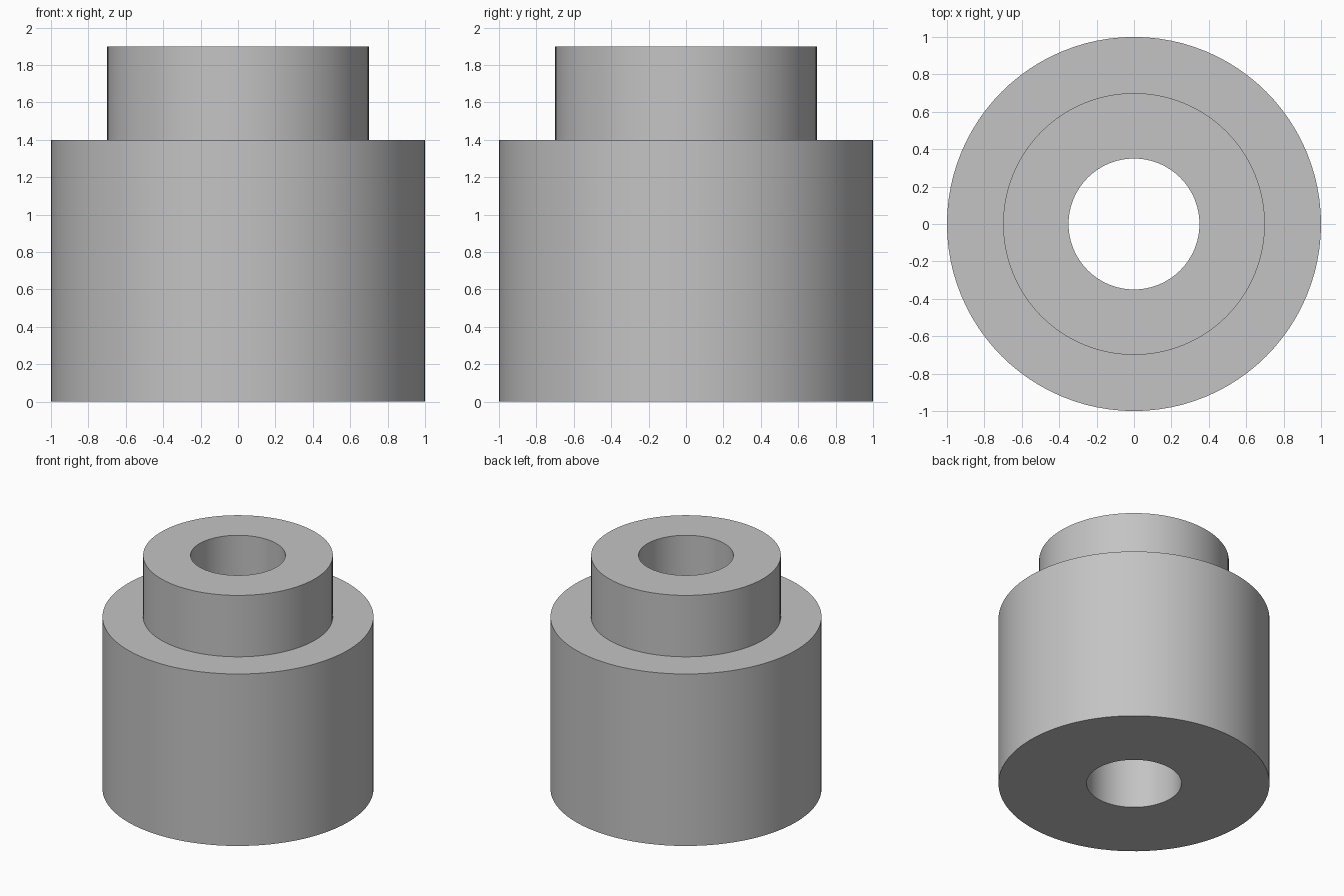
import bpy, bmesh
from math import radians, tau
from mathutils import Matrix

cube = bpy.data.objects.get("Cube")
if cube:
    bpy.data.objects.remove(cube, do_unlink=True)

SEGMENTS = 96
BORE, NECK, BODY = 0.35, 0.70, 1.00
SHOULDER_Z, TOP_Z = 1.40, 1.90

# Plain grey finish
grey = bpy.data.materials.new("plain_grey")
grey.use_nodes = True
colour = (0.55, 0.55, 0.55, 1.0)
grey.diffuse_color = colour
grey.node_tree.nodes["Principled BSDF"].inputs["Base Color"].default_value = colour


def lathe(name, profile, material):
    """Revolve a closed (radius, z) profile about the z axis."""
    bm = bmesh.new()
    verts = [bm.verts.new((r, 0, z)) for r, z in profile]
    edges = [bm.edges.new((a, b)) for a, b in zip(verts, verts[1:] + verts[:1])]
    bmesh.ops.spin(bm, geom=verts + edges, cent=(0, 0, 0), axis=(0, 0, 1),
                   angle=tau, steps=SEGMENTS, use_merge=True)
    bmesh.ops.remove_doubles(bm, verts=bm.verts, dist=0.0001)
    bmesh.ops.recalc_face_normals(bm, faces=bm.faces)
    mesh = bpy.data.meshes.new(name)
    bm.to_mesh(mesh)
    bm.free()
    mesh.materials.append(material)
    obj = bpy.data.objects.new(name, mesh)
    bpy.context.collection.objects.link(obj)
    return obj


# Wide body, narrower neck and through bore in one turned solid
bushing = lathe("stepped_bushing", [
    (BORE, 0), (BODY, 0), (BODY, SHOULDER_Z),
    (NECK, SHOULDER_Z), (NECK, TOP_Z), (BORE, TOP_Z),
], grey)

# Smooth walls with crisp rims
bpy.ops.object.select_all(action="DESELECT")
bushing.select_set(True)
bpy.context.view_layer.objects.active = bushing
bpy.ops.object.shade_smooth_by_angle(angle=radians(30))
